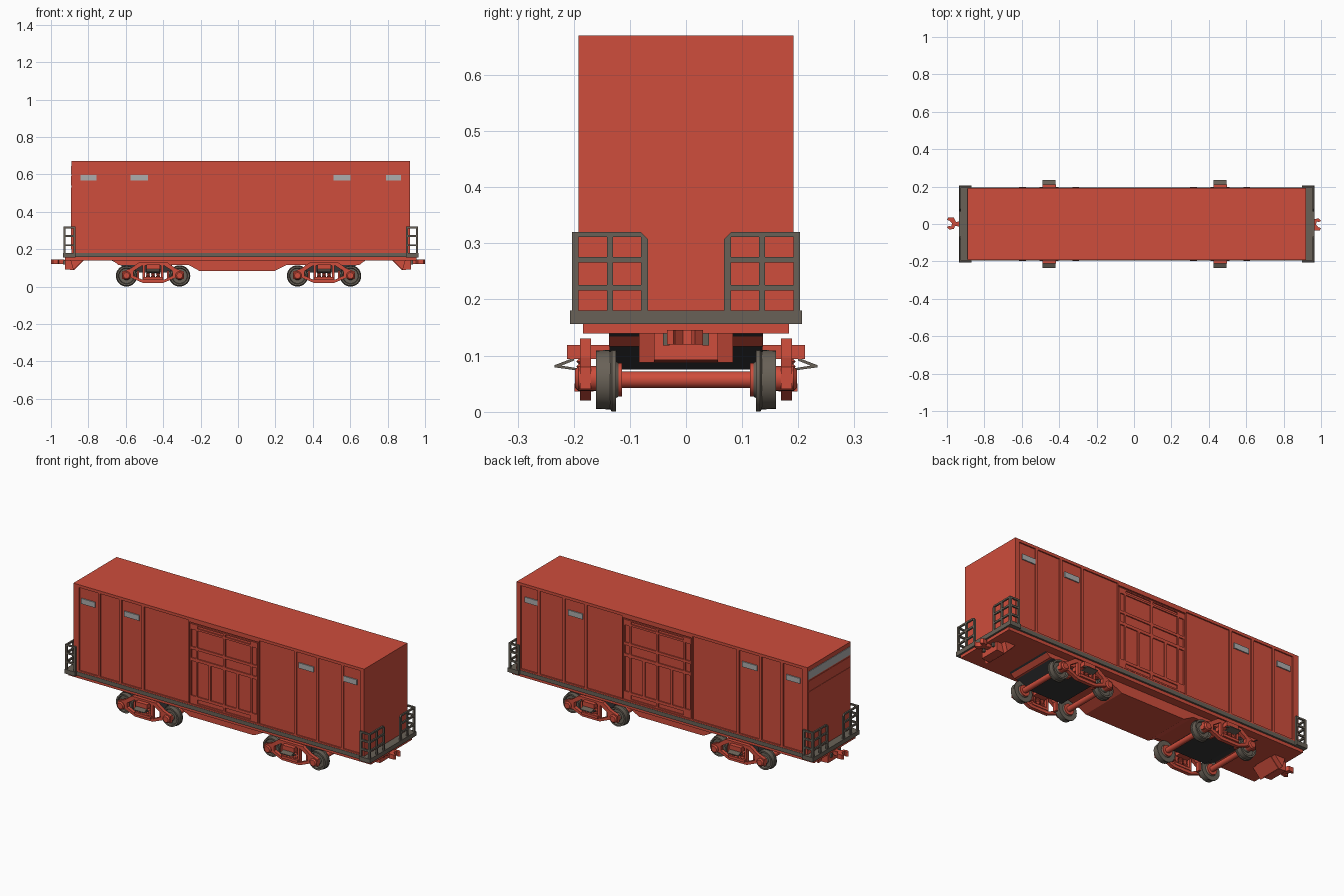
import bpy, bmesh
from math import radians, pi
from mathutils import Matrix, Vector

if "Cube" in bpy.data.objects:
    bpy.data.objects.remove(bpy.data.objects["Cube"])


def mat(name, r, g, b):
    m = bpy.data.materials.new(name)
    m.diffuse_color = (r, g, b, 1)
    m.use_nodes = True
    m.node_tree.nodes["Principled BSDF"].inputs["Base Color"].default_value = m.diffuse_color
    return m


RED = mat("red_paint", 0.62, 0.075, 0.045)
STEEL = mat("brown_steel", 0.14, 0.12, 0.095)
DARK = mat("dark_underside", 0.035, 0.035, 0.037)
PALE = mat("pale_plate", 0.42, 0.42, 0.42)

# local plane -> world: front plane is (x, z), end plane is (y, z), flat plane is (x, y)
PLANES = {
    "xz": Matrix.Rotation(pi / 2, 4, "X"),
    "yz": Matrix(((0, 0, 1, 0), (1, 0, 0, 0), (0, 1, 0, 0), (0, 0, 0, 1))),
    "xy": Matrix.Identity(4),
}


def add(name, me, material):
    me.name = name
    me.materials.clear()
    me.materials.append(material)
    ob = bpy.data.objects.new(name, me)
    bpy.context.collection.objects.link(ob)
    return ob


def box(name, x0, x1, y0, y1, z0, z1, material=RED):
    bm = bmesh.new()
    bmesh.ops.create_cube(bm, size=1)
    for v in bm.verts:
        v.co = ((x0 + x1) / 2 + v.co.x * (x1 - x0),
                (y0 + y1) / 2 + v.co.y * (y1 - y0),
                (z0 + z1) / 2 + v.co.z * (z1 - z0))
    me = bpy.data.meshes.new(name)
    bm.to_mesh(me)
    bm.free()
    return add(name, me, material)


def rect(a0, a1, b0, b1):
    return [(a0, b0), (a1, b0), (a1, b1), (a0, b1)]


def plate(name, plane, loops, lo, hi, material=RED):
    """Flat outline with holes, extruded from lo to hi along the plane's normal axis."""
    cu = bpy.data.curves.new(name, "CURVE")
    cu.dimensions, cu.fill_mode, cu.extrude = "2D", "BOTH", abs(hi - lo) / 2
    for loop in loops:
        sp = cu.splines.new("POLY")
        sp.points.add(len(loop) - 1)
        for p, (a, b) in zip(sp.points, loop):
            p.co = (a, b, 0, 1)
        sp.use_cyclic_u = True
    tmp = bpy.data.objects.new(name + "_curve", cu)
    bpy.context.collection.objects.link(tmp)
    dg = bpy.context.evaluated_depsgraph_get()
    me = bpy.data.meshes.new_from_object(tmp.evaluated_get(dg))
    bpy.data.objects.remove(tmp)
    bpy.data.curves.remove(cu)
    axis = {"xz": Vector((0, 1, 0)), "yz": Vector((1, 0, 0)), "xy": Vector((0, 0, 1))}[plane]
    me.transform(Matrix.Translation(axis * (lo + hi) / 2) @ PLANES[plane])
    bm = bmesh.new()
    bm.from_mesh(me)
    bmesh.ops.remove_doubles(bm, verts=bm.verts, dist=1e-5)
    bmesh.ops.recalc_face_normals(bm, faces=bm.faces)
    for f in bm.faces:
        f.smooth = False
    bm.to_mesh(me)
    bm.free()
    return add(name, me, material)


def lathe(name, profile, loc, along_y=True, material=RED, steps=32):
    bm = bmesh.new()
    vs = [bm.verts.new((r, 0, h)) for r, h in profile]
    es = [bm.edges.new(p) for p in zip(vs, vs[1:])]
    bmesh.ops.spin(bm, geom=vs + es, cent=(0, 0, 0), axis=(0, 0, 1), angle=2 * pi, steps=steps)
    bmesh.ops.remove_doubles(bm, verts=bm.verts, dist=1e-5)
    bmesh.ops.recalc_face_normals(bm, faces=bm.faces)
    me = bpy.data.meshes.new(name)
    bm.to_mesh(me)
    bm.free()
    turn = Matrix.Rotation(-pi / 2, 4, "X") if along_y else Matrix.Identity(4)
    me.transform(Matrix.Translation(loc) @ turn)
    me.shade_smooth()
    me.set_sharp_from_angle(angle=radians(35))
    return add(name, me, material)


X0, X1, W = -0.89, 0.92, 0.192

# body core, roof and end walls
box("body_core", X0 + 0.003, X1 - 0.003, -0.185, 0.185, 0.165, 0.66)
box("roof", X0, X1, -W, W, 0.659, 0.67)
box("right_end_wall", X1 - 0.01, X1, -W, W, 0.178, 0.66)
box("left_end_wall", X0, X0 + 0.01, -W, W, 0.178, 0.66)
box("left_end_pale_band", X0 - 0.003, X0 + 0.005, -0.188, 0.188, 0.6, 0.645, PALE)
for z0, z1 in ((0.54, 0.59), (0.2, 0.53)):
    box("left_end_panel", X0 - 0.002, X0 + 0.005, -0.186, 0.186, z0, z1)

# side walls: ribbed skin with recessed bays, door lattice, pale plates
bays = [(-0.855, -0.738), (-0.724, -0.605), (-0.59, -0.465), (-0.45, -0.175),
        (0.265, 0.483), (0.497, 0.62), (0.635, 0.775), (0.79, 0.895)]
skin = [rect(X0, X1, 0.178, 0.66)] + [rect(a, b, 0.187, 0.654) for a, b in bays]
skin.append(rect(-0.17, 0.26, 0.187, 0.645))
door = [rect(-0.165, 0.255, 0.189, 0.638)]
for z0, z1 in ((0.51, 0.607), (0.447, 0.495)):
    door += [rect(-0.118, 0.04, z0, z1), rect(0.054, 0.21, z0, z1)]
for a, b in ((-0.118, -0.05), (-0.036, 0.04), (0.054, 0.122), (0.136, 0.21)):
    door.append(rect(a, b, 0.235, 0.43))
for a, b in ((-0.118, 0.04), (0.054, 0.21)):
    door += [rect(a, b, 0.197, 0.219), rect(a, b, 0.618, 0.631)]
for a, b in ((-0.158, -0.128), (0.22, 0.248)):
    for z0, z1 in ((0.235, 0.43), (0.447, 0.495), (0.51, 0.607)):
        door.append(rect(a, b, z0, z1))
for s in (-1, 1):
    plate("side_wall_ribs", "xz", skin, s * 0.184, s * W)
    plate("side_door_lattice", "xz", door, s * 0.184, s * 0.191)
    for a, b in ((-0.842, -0.757), (-0.575, -0.482), (0.51, 0.602), (0.79, 0.872)):
        box("pale_side_plate", a, b, s * 0.188 - 0.003, s * 0.188 + 0.003, 0.566, 0.596, PALE)

# deck, side sills and floor
box("deck_sill", X0, X1, -0.194, 0.194, 0.157, 0.179, STEEL)
box("floor_plate", -0.925, 0.955, -0.184, 0.184, 0.139, 0.158)
for e, i in ((-0.935, -0.868), (0.965, 0.898)):
    box("end_platform", min(e, i), max(e, i), -0.207, 0.207, 0.156, 0.18, STEEL)

# corner railings at both ends
rows = ((0.18, 0.216), (0.226, 0.266), (0.276, 0.311))
for d, e in ((-1, -0.933), (1, 0.963)):
    for s in (-1, 1):
        loops = [[(s * .202, .17), (s * .202, .32), (s * .08, .32), (s * .068, .308), (s * .068, .17)]]
        for z0, z1 in rows:
            loops += [rect(s * 0.08, s * 0.13, z0, z1), rect(s * 0.141, s * 0.192, z0, z1)]
        plate("end_railing", "yz", loops, e, e - d * 0.009, STEEL)
        side = [rect(e, e - d * 0.065, 0.17, 0.32)]
        side += [rect(e - d * 0.012, e - d * 0.053, z0, z1) for z0, z1 in rows]
        plate("side_railing", "xz", side, s * 0.194, s * 0.203, STEEL)

# fish-bellied underframe
plate("underframe", "xz", [[(-0.67, 0.14), (-0.64, 0.116), (-0.265, 0.116), (-0.205, 0.083),
                            (0.195, 0.083), (0.26, 0.116), (0.65, 0.116), (0.68, 0.14)]], -0.137, 0.137)

# draft boxes and hooked couplers
hook = [(0, -.012), (.03, -.012), (.035, -.026), (.06, -.03), (.072, -.016), (.06, -.01), (.048, -.014),
        (.045, .005), (.058, .018), (.072, .022), (.065, .034), (.035, .034), (.025, .012), (0, .012)]
for d in (-1, 1):
    plate("draft_box", "xz", [[(d * 0.925, 0.14), (d * 0.925, 0.092), (d * 0.875, 0.088),
                               (d * 0.825, 0.14)]], -0.057, 0.057)
    plate("draft_box_wing", "xz", [[(d * 0.895, 0.14), (d * 0.88, 0.088),
                                    (d * 0.83, 0.14)]], -0.084, 0.084)
    plate("coupler_hook", "xy", [[(d * (0.928 + a), -d * b) for a, b in hook]], 0.12, 0.146)
    box("coupler_shank", d * 0.925 - 0.02, d * 0.925 + 0.02, -0.014, 0.014, 0.123, 0.143)
    for s in (-1, 1):
        box("coupler_guide", d * 0.928 - 0.007, d * 0.928 + 0.007,
            s * 0.035 - 0.006, s * 0.035 + 0.006, 0.118, 0.14, STEEL)

# bogies
wheel = [(0, .122), (.028, .117), (.033, .125), (.057, .125), (.057, .132), (.053, .135), (.052, .16),
         (.043, .16), (.04, .15), (.022, .15), (.018, .165), (0, .165)]
frame = [(-.165, .04), (-.165, .08), (-.12, .097), (-.075, .13), (.075, .13), (.12, .097), (.165, .08),
         (.165, .04), (.115, .045), (.055, .02), (-.055, .02), (-.115, .045)]
coil = [(0, 0.048)]
for k in range(5):
    coil += [(0.007, 0.049 + k * 0.009), (0.012, 0.0535 + k * 0.009)]
coil += [(0.007, 0.094), (0, 0.094)]

for c, out in ((-0.454, -1), (0.46, 1)):
    box("bogie_dark_pad", c - 0.1, c + 0.1, -0.122, 0.122, 0.075, 0.12, DARK)
    plate("bogie_dark_slope", "xz", [[(c + out * 0.222, 0.139), (c + out * 0.1, 0.075),
                                      (c + out * 0.09, 0.09), (c + out * 0.09, 0.139)]], -0.136, 0.136, DARK)
    box("bogie_bolster", c - 0.036, c + 0.036, -0.212, 0.212, 0.094, 0.119)
    for s in (-1, 1):
        holes = [rect(-0.042, 0.042, 0.05, 0.112)]
        for m in (-1, 1):
            holes.append([(m * .104, .058), (m * .104, .083), (m * .056, .114), (m * .056, .036)])
        loops = [[(c + a, b) for a, b in lp] for lp in [frame] + holes]
        plate("bogie_side_frame", "xz", loops, s * 0.169, s * 0.189)
        box("spring_seat", c - 0.05, c + 0.05, s * 0.182 - 0.017, s * 0.182 + 0.017, 0.036, 0.05)
        for dx in (-0.027, 0, 0.027):
            lathe("suspension_spring", coil, (c + dx, s * 0.184, 0), False, RED, 16)
        # brake lever bracket sticking out from the bolster
        plate("brake_bracket", "yz", [[(s * 0.2, 0.096), (s * 0.234, 0.083), (s * 0.234, 0.079), (s * 0.19, 0.073),
                                       (s * 0.19, 0.077), (s * 0.222, 0.082), (s * 0.2, 0.091)]],
              c - 0.034, c + 0.034, STEEL)
        for m in (-1, 1):
            wx = c + m * 0.142
            lathe("wheel", [(r, s * h) for r, h in wheel], (wx, 0, 0.057), True, STEEL)
            lathe("axle_hub", [(0, s * .114), (.03, s * .114), (.03, s * .124), (0, s * .124)], (wx, 0, 0.057))
            lathe("bearing_cap", [(0, s * .16), (.022, s * .16), (.022, s * .192), (.016, s * .198), (0, s * .198)],
                  (wx, 0, 0.059), True, RED, 20)
            box("brake_shoe", c + m * 0.08 - 0.006, c + m * 0.08 + 0.006,
                s * 0.145 - 0.012, s * 0.145 + 0.012, 0.035, 0.085)
    for m in (-1, 1):
        lathe("axle", [(0, -0.122), (0.015, -0.122), (0.015, 0.122), (0, 0.122)], (c + m * 0.142, 0, 0.057))
